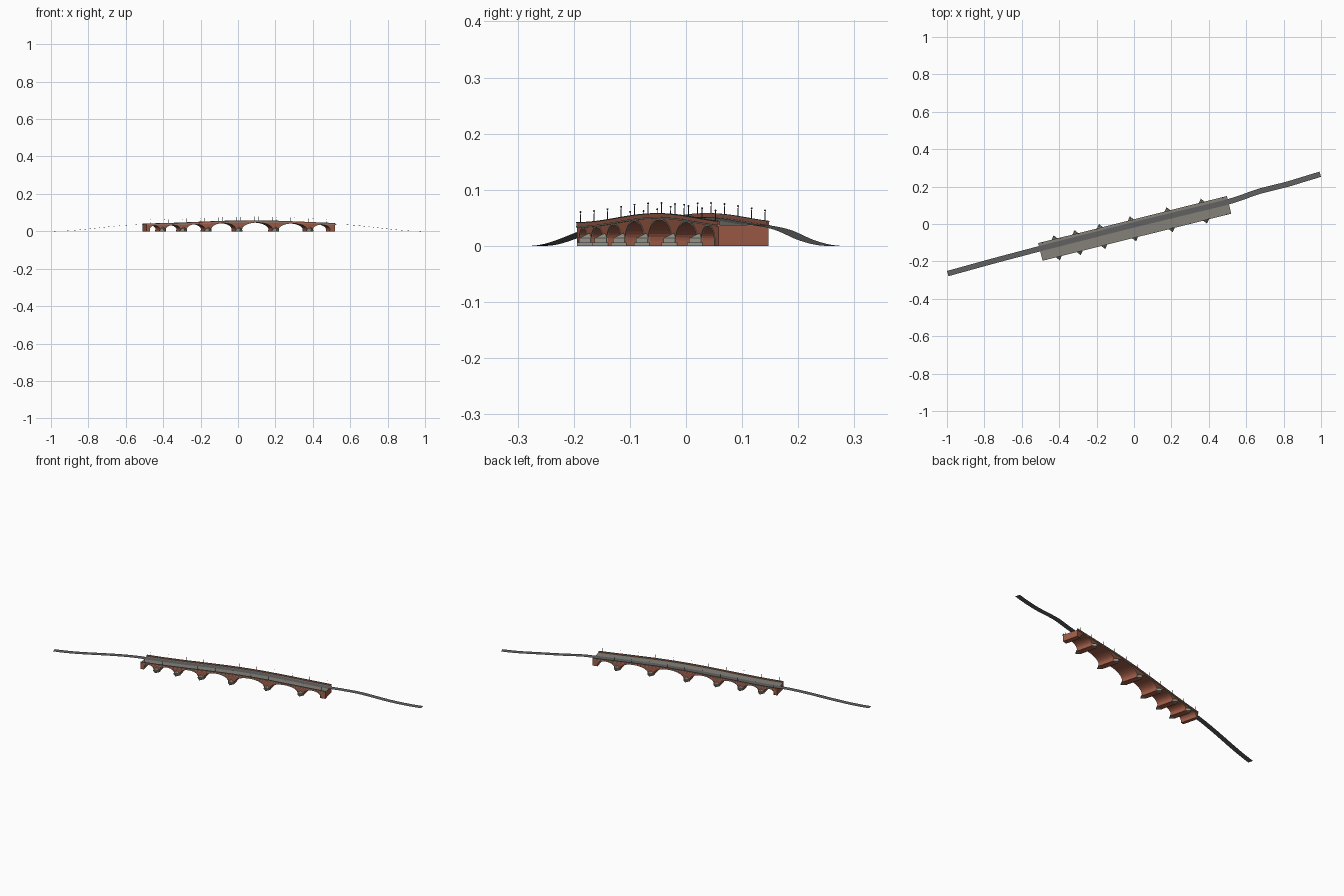
import bpy, bmesh, math
from mathutils import Matrix, Vector

if "Cube" in bpy.data.objects:
    bpy.data.objects.remove(bpy.data.objects["Cube"])

ANG = math.radians(14)
PLACE = Matrix.Translation((0.004, -0.0235, 0)) @ Matrix.Rotation(ANG, 4, 'Z')
HALF = 0.52          # half length of the bridge
SIDE = 0.046         # half width of the masonry
PIERS = [-0.43, -0.315, -0.18, -0.01, 0.192, 0.381]
PIER_W = 0.017


def material(name, col):
    m = bpy.data.materials.new(name)
    m.diffuse_color = (*col, 1)
    m.use_nodes = True
    m.node_tree.nodes["Principled BSDF"].inputs["Base Color"].default_value = m.diffuse_color
    return m


BRICK = material("brick", (0.36, 0.11, 0.065))
STONE = material("stone", (0.30, 0.29, 0.24))
PAVING = material("paving", (0.23, 0.22, 0.19))
ASPHALT = material("asphalt", (0.12, 0.12, 0.12))
IRON = material("iron", (0.05, 0.06, 0.06))


def crest(u):
    """Height of the parapet top along the bridge."""
    return 0.042 + 0.016 * (0.5 + 0.5 * math.cos(math.pi * (u - 0.07) / 0.59))


def finish(bm, name, mat, place=PLACE, smooth=False):
    bmesh.ops.recalc_face_normals(bm, faces=bm.faces)
    me = bpy.data.meshes.new(name)
    bm.to_mesh(me)
    bm.free()
    me.materials.append(mat)
    ob = bpy.data.objects.new(name, me)
    bpy.context.collection.objects.link(ob)
    ob.matrix_world = place
    if smooth:
        me.polygons.foreach_set("use_smooth", [True] * len(me.polygons))
    return ob


def sweep(bm, rings):
    """Join a row of equal vertex rings into a closed bar."""
    vs = [[bm.verts.new(p) for p in r] for r in rings]
    n = len(vs[0])
    for a, b in zip(vs, vs[1:]):
        for i in range(n):
            bm.faces.new((a[i], a[(i + 1) % n], b[(i + 1) % n], b[i]))
    bm.faces.new(vs[0])
    bm.faces.new(vs[-1])


US = [-HALF + 2 * HALF * i / 48 for i in range(49)]


def bar(name, v0, v1, lo, hi, mat, both=True):
    """Bar following the bridge crest, mirrored to both sides."""
    bm = bmesh.new()
    for s in ((1, -1) if both else (1,)):
        sweep(bm, [[(u, s * v0, crest(u) + lo), (u, s * v1, crest(u) + lo),
                    (u, s * v1, crest(u) + hi), (u, s * v0, crest(u) + hi)] for u in US])
    return finish(bm, name, mat)


# Arch openings between the piers
edges = [-0.501] + [p + s * PIER_W for p in PIERS for s in (-1, 1)] + [0.492]
SPANS = list(zip(edges[::2], edges[1::2]))
SPRING = 0.010


def arch(a, b, grow=0.0, n=20):
    mid, half = (a + b) / 2, (b - a) / 2
    rise = min(crest(mid) - 0.0115, 0.030 + half * 0.2) - SPRING
    pts = [(a - grow, 0)]
    for i in range(n + 1):
        t = math.pi * (1 - i / n)
        pts.append((mid + (half + grow) * math.cos(t), SPRING + (rise + grow) * math.sin(t)))
    return pts + [(b + grow, 0)]


# Masonry body: side profile with arches, extruded across
prof = [(-HALF, 0)]
for a, b in SPANS:
    prof += arch(a, b)
prof += [(HALF, 0)] + [(u, crest(u) - 0.008) for u in reversed(US)]
bm = bmesh.new()
face = bm.faces.new([bm.verts.new((u, -SIDE, z)) for u, z in prof])
ext = bmesh.ops.extrude_face_region(bm, geom=[face])
bmesh.ops.translate(bm, vec=(0, 2 * SIDE, 0),
                    verts=[g for g in ext["geom"] if isinstance(g, bmesh.types.BMVert)])
bmesh.ops.triangulate(bm, faces=[f for f in bm.faces if len(f.verts) > 4])
finish(bm, "arched_body", BRICK)

# Stone arch rings on both faces
bm = bmesh.new()
for a, b in SPANS:
    inner, outer = arch(a, b), arch(a, b, 0.0028)
    for s in (1, -1):
        v0, v1 = s * (SIDE - 0.001), s * (SIDE + 0.0012)
        sweep(bm, [[(p[0], v0, p[1]), (p[0], v1, p[1]), (q[0], v1, q[1]), (q[0], v0, q[1])]
                   for p, q in zip(inner, outer)])
finish(bm, "arch_rings", STONE)

# Deck, cornice, parapets and coping
bar("deck", -SIDE, SIDE, -0.009, -0.007, PAVING, both=False)
bar("cornice", SIDE - 0.001, 0.0485, -0.0095, -0.0068, STONE)
bar("parapets", 0.0437, 0.0470, -0.0085, -0.0010, BRICK)
bar("coping", 0.0432, 0.0480, -0.0012, 0.0004, PAVING)

# Pointed cutwaters with sloping caps on every pier
bm = bmesh.new()
for p in PIERS:
    for s in (1, -1):
        for w, reach, z0, z1, top in ((0.019, 0.023, 0, 0.006, 0.006),
                                      (0.015, 0.019, 0.006, 0.014, 0.023)):
            tri = [(p - w, s * (SIDE - 0.001)), (p, s * (SIDE + reach)), (p + w, s * (SIDE - 0.001))]
            lo = [bm.verts.new((x, y, z0)) for x, y in tri]
            hi = [bm.verts.new((x, y, z1)) for x, y in tri]
            apex = bm.verts.new((p, s * (SIDE - 0.001), top + 0.0001))
            bm.faces.new(lo)
            for i in range(3):
                j = (i + 1) % 3
                bm.faces.new((lo[i], lo[j], hi[j], hi[i]))
                bm.faces.new((hi[i], hi[j], apex))
finish(bm, "cutwaters", STONE)

# Lamp posts with round heads along both parapets
posts, heads = bmesh.new(), bmesh.new()
for i in range(11):
    u = -0.497 + i * 0.0994
    for s in (1, -1):
        z = crest(u)
        v = s * 0.0455
        bmesh.ops.create_cone(posts, cap_ends=True, segments=6, radius1=0.0009, radius2=0.0005,
                              depth=0.018, matrix=Matrix.Translation((u, v, z + 0.009)))
        bmesh.ops.create_uvsphere(heads, u_segments=8, v_segments=6, radius=0.0017,
                                  matrix=Matrix.Translation((u, v, z + 0.0185)))
finish(posts, "lamp_posts", IRON)
finish(heads, "lamp_heads", IRON, smooth=True)

# Road ribbon: over the deck and down both approaches
PATH = [(-0.996, -0.265), (-0.75, -0.197), (-0.5, -0.131), (0, -0.004), (0.5, 0.117), (0.58, 0.142),
        (0.65, 0.170), (0.72, 0.188), (0.82, 0.212), (0.9, 0.237), (0.996, 0.266)]


def path_y(x):
    for (x0, y0), (x1, y1) in zip(PATH, PATH[1:]):
        if x <= x1 or x1 == PATH[-1][0]:
            return y0 + (y1 - y0) * (x - x0) / (x1 - x0)


def road_z(x, y):
    u = (PLACE.inverted() @ Vector((x, y, 0))).x
    if abs(u) <= HALF:
        return crest(u) - 0.0064
    end = math.copysign(HALF, u)
    t = min(1, (abs(u) - HALF) / (1.028 - HALF))
    return (crest(end) - 0.0064) * (1 - t * t * (3 - 2 * t)) + 0.0001


bm = bmesh.new()
rows = []
for i in range(101):
    x = -0.996 + 1.992 * i / 100
    y = sum(path_y(x + d) for d in (-0.03, 0, 0.03)) / 3
    slope = (path_y(x + 0.04) - path_y(x - 0.04)) / 0.08
    n = Vector((-slope, 1, 0)).normalized() * 0.0145
    z = road_z(x, y)
    rows.append([bm.verts.new((x + k * n.x, y + k * n.y, z)) for k in (-1, 1)])
for a, b in zip(rows, rows[1:]):
    f = bm.faces.new((a[0], b[0], b[1], a[1]))
finish(bm, "road", ASPHALT, Matrix.Identity(4))
